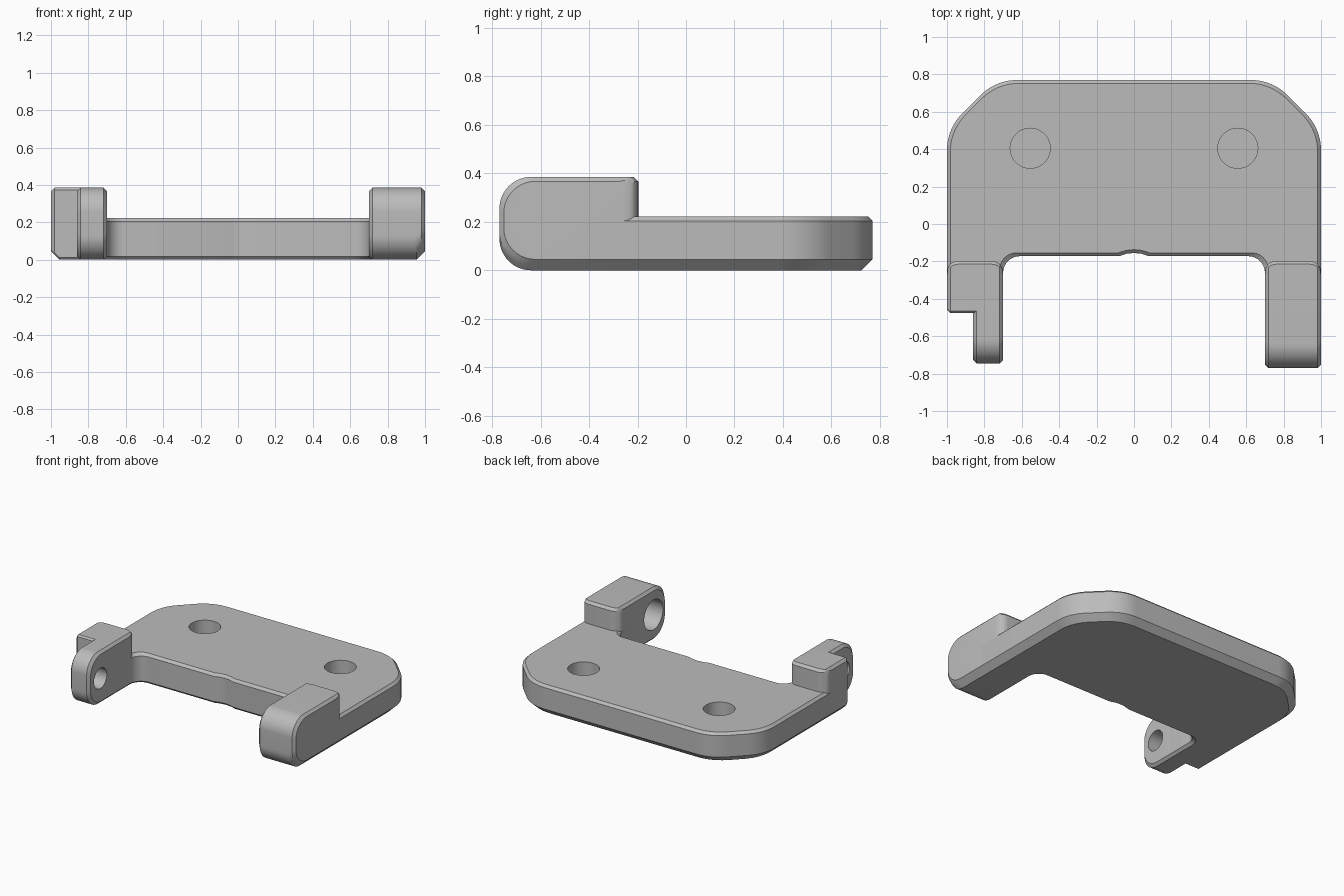
import bpy, bmesh, math
from mathutils import Vector

default = bpy.data.objects.get("Cube")
if default:
    bpy.data.objects.remove(default, do_unlink=True)

GREY = bpy.data.materials.new("plain grey")
GREY.use_nodes = True
GREY.diffuse_color = (0.5, 0.5, 0.5, 1)
for node in GREY.node_tree.nodes:
    if node.type == 'BSDF_PRINCIPLED':
        node.inputs["Base Color"].default_value = GREY.diffuse_color

EDGE, LOW_EDGE = 0.018, 0.045      # small chamfer, large lower chamfer
PLATE_H, ARM_H = 0.222, 0.385


def rounded(corners, insets):
    """Counter-clockwise outline of (u, v, radius, segments), each edge moved inward."""
    n = len(corners)
    pts = [Vector(c[:2]) for c in corners]
    dirs = [(pts[(i + 1) % n] - pts[i]).normalized() for i in range(n)]
    norms = [Vector((-d.y, d.x)) for d in dirs]
    out = []
    for i in range(n):
        # meet of the two shifted edges
        n0, n1 = norms[i - 1], norms[i]
        c0 = n0.dot(pts[i]) + insets[i - 1]
        c1 = n1.dot(pts[i]) + insets[i]
        det = n0.x * n1.y - n0.y * n1.x
        p = Vector(((c0 * n1.y - c1 * n0.y) / det, (n0.x * c1 - n1.x * c0) / det))
        r, seg = corners[i][2:]
        if r == 0:
            out.append(p)
            continue
        a, b = -dirs[i - 1], dirs[i]
        half = math.acos(max(-1, min(1, a.dot(b)))) / 2
        centre = p + (a + b).normalized() * (r / math.sin(half))
        t = r / math.tan(half)
        s, e = p + a * t - centre, p + b * t - centre
        start = math.atan2(s.y, s.x)
        sweep = math.remainder(math.atan2(e.y, e.x) - start, math.tau)
        for k in range(seg + 1):
            ang = start + sweep * k / seg
            out.append(centre + r * Vector((math.cos(ang), math.sin(ang))))
    return out


def loft(name, rings):
    """Skin a stack of equal-length rings and cap both ends."""
    bm = bmesh.new()
    rows = [[bm.verts.new(co) for co in ring] for ring in rings]
    n = len(rows[0])
    for low, high in zip(rows, rows[1:]):
        for i in range(n):
            j = (i + 1) % n
            bm.faces.new((low[i], low[j], high[j], high[i]))
    bm.faces.new(rows[0][::-1])
    bm.faces.new(rows[-1])
    bmesh.ops.recalc_face_normals(bm, faces=bm.faces)
    mesh = bpy.data.meshes.new(name)
    bm.to_mesh(mesh)
    bm.free()
    mesh.materials.append(GREY)
    ob = bpy.data.objects.new(name, mesh)
    bpy.context.collection.objects.link(ob)
    return ob


def activate(ob):
    bpy.ops.object.select_all(action='DESELECT')
    ob.select_set(True)
    bpy.context.view_layer.objects.active = ob


def drill(ob, start, end, radius):
    """Cut a round hole between two points."""
    start, end = Vector(start), Vector(end)
    turn = (end - start).to_track_quat('Z', 'Y')
    circle = [turn @ Vector((radius * math.cos(math.tau * k / 48),
                             radius * math.sin(math.tau * k / 48), 0)) for k in range(48)]
    cutter = loft("hole_cutter", [[p + c for c in circle] for p in (start, end)])
    cutter.hide_render = True
    mod = ob.modifiers.new("hole", 'BOOLEAN')
    mod.operation, mod.solver, mod.object = 'DIFFERENCE', 'EXACT', cutter
    activate(ob)
    bpy.ops.object.modifier_apply(modifier=mod.name)
    bpy.data.objects.remove(cutter, do_unlink=True)


# Plate: half outline from the scallop round to the back, then mirrored
FRONT = -0.172
half = [(0.04, FRONT + 0.013, 0, 1), (0.08, FRONT, 0, 1), (0.7, FRONT, 0.09, 10),
        (0.7, -0.4, 0, 1), (1, -0.4, 0, 1), (1, 0.51, 0.28, 10), (0.74, 0.77, 0.28, 10)]
outline = [(0, FRONT + 0.017, 0, 1)] + half + [(-x, y, r, s) for x, y, r, s in reversed(half)]


def plate_ring(z, outer, inner):
    insets = []
    for a, b in zip(outline, outline[1:] + outline[:1]):
        is_outer = max(a[1], b[1]) > 0
        insets.append(outer if is_outer else inner)
    return [(p.x, p.y, z) for p in rounded(outline, insets)]


plate = loft("plate", [
    plate_ring(0, LOW_EDGE, EDGE),
    plate_ring(EDGE, LOW_EDGE - EDGE, 0),
    plate_ring(LOW_EDGE, 0, 0),
    plate_ring(PLATE_H - EDGE, 0, 0),
    plate_ring(PLATE_H, EDGE, EDGE)])
for side in (-1, 1):
    drill(plate, (side * 0.555, 0.405, 0.05), (side * 0.555, 0.405, 0.4), 0.107)


# Arms: side profile swept across x, with chamfered ends and rounded rear corners
def arm(name, inner, outer, front, rear, nose, nose_seg, low_edge):
    profile = [(front, 0, nose, nose_seg), (rear, 0, 0, 1),
               (rear, ARM_H, EDGE, 1), (front, ARM_H, nose, nose_seg)]
    turn_r = 0.06
    steps = (0, 0.004, 0.01, EDGE, 0.03, LOW_EDGE, turn_r)
    way = 1 if outer > inner else -1

    def ring(x, d, low):
        back = turn_r - math.sqrt(turn_r ** 2 - (turn_r - d) ** 2)
        small = max(0, EDGE - d)
        insets = (max(0, low - d), back, small, small)
        return [(x, p.x, p.y) for p in rounded(profile, insets)]

    rings = [ring(inner + way * d, d, EDGE) for d in steps]
    rings += [ring(outer - way * d, d, low_edge) for d in reversed(steps)]
    return loft(name, rings)


left_arm = arm("left_arm", 0.7, 1, -0.77, -0.197, 0.13, 14, LOW_EDGE)
drill(left_arm, (0.6, -0.62, 0.19), (0.91, -0.62, 0.19), 0.11)

right_block = arm("right_arm_block", -0.7, -1, -0.477, -0.197, 0.012, 1, LOW_EDGE)
right_lug = arm("right_arm_lug", -0.7, -0.86, -0.745, -0.3, 0.13, 14, EDGE)
drill(right_lug, (-0.6, -0.61, 0.19), (-0.95, -0.61, 0.19), 0.075)

for part in (plate, left_arm, right_block, right_lug):
    activate(part)
    bpy.ops.object.shade_smooth_by_angle(angle=math.radians(25))
